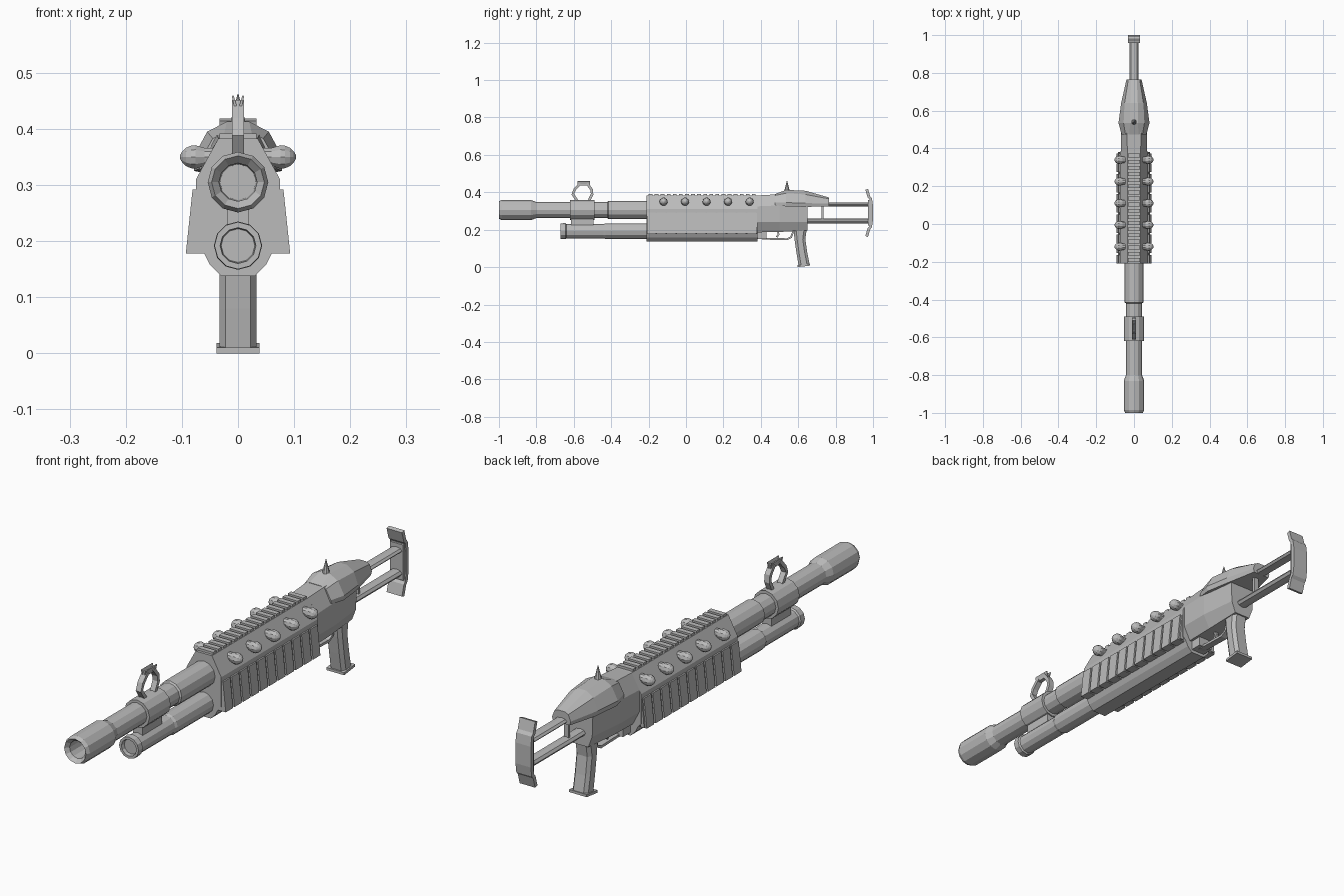
import bpy, bmesh, math
from mathutils import Matrix, Vector

cube = bpy.data.objects.get("Cube")
if cube:
    bpy.data.objects.remove(cube)

grey = bpy.data.materials.new("plain grey")
grey.use_nodes = True
COLOR = (0.5, 0.5, 0.5, 1)
grey.diffuse_color = COLOR
grey.node_tree.nodes["Principled BSDF"].inputs["Base Color"].default_value = COLOR


def finish(name, bm):
    bmesh.ops.recalc_face_normals(bm, faces=bm.faces)
    mesh = bpy.data.meshes.new(name)
    bm.to_mesh(mesh)
    bm.free()
    mesh.materials.append(grey)
    obj = bpy.data.objects.new(name, mesh)
    bpy.context.collection.objects.link(obj)
    return obj


def skin(name, rings):
    """Bridge equal-sized rings of points and cap both ends."""
    bm = bmesh.new()
    loops = [[bm.verts.new(p) for p in ring] for ring in rings]
    n = len(loops[0])
    for a, b in zip(loops, loops[1:]):
        for i in range(n):
            j = (i + 1) % n
            bm.faces.new((a[i], a[j], b[j], b[i]))
    bm.faces.new(loops[0])
    bm.faces.new(loops[-1])
    return finish(name, bm)


def lathe(name, profile, z, sides=12, axis="Y", x=0, y=0):
    """Turn (position, radius) pairs round the y, x or z axis."""
    rings = []
    for t, r in profile:
        ring = []
        for i in range(sides):
            a = math.tau * i / sides
            u, v = r * math.cos(a), r * math.sin(a)
            p = {"Y": (u, t, v), "X": (t, u, v), "Z": (u, v, t)}[axis]
            ring.append(Vector(p) + Vector((x, y, z)))
        rings.append(ring)
    return skin(name, rings)


def body(name, stations):
    """Loft mirrored half sections (x, z) along y."""
    rings = []
    for y, half in stations:
        ring = [(x, y, z) for x, z in half] + [(-x, y, z) for x, z in reversed(half)]
        rings.append(ring)
    return skin(name, rings)


def plate(name, outline, half):
    """Extrude a side outline (y, z) across x."""
    return skin(name, [[(s * half, y, z) for y, z in outline] for s in (-1, 1)])


def box(name, lo, hi):
    bm = bmesh.new()
    bmesh.ops.create_cube(bm, size=1)
    lo, hi = Vector(lo), Vector(hi)
    for v in bm.verts:
        v.co = (lo + hi) / 2 + v.co * (hi - lo)
    return finish(name, bm)


def strap(name, path, thick, half):
    """Bent strip of even thickness following a (y, z) path."""
    pts = [Vector(p) for p in path]
    left, right = [], []
    for i, p in enumerate(pts):
        d = (pts[min(i + 1, len(pts) - 1)] - pts[max(i - 1, 0)]).normalized()
        n = Vector((-d.y, d.x)) * thick / 2
        left.append(p + n)
        right.append(p - n)
    rings = [[(s * half, q.x, q.y) for s, q in ((-1, a), (1, a), (1, b), (-1, b))]
             for a, b in zip(left, right)]
    return skin(name, rings)


# Upper barrel with hollow flared muzzle
BZ, TZ = 0.305, 0.192
lathe("barrel", [(-0.8, 0.032), (-0.985, 0.034), (-1, 0.047), (-0.985, 0.054), (-0.83, 0.054),
                 (-0.8, 0.043), (-0.42, 0.043), (-0.415, 0.049), (-0.2, 0.049)], BZ)
lathe("barrel_clamp", [(-0.62, 0.042), (-0.62, 0.054), (-0.49, 0.054), (-0.49, 0.042)], BZ)
# Lower tube with recessed cap
lathe("lower_tube", [(-0.655, 0.03), (-0.67, 0.032), (-0.67, 0.042), (-0.645, 0.043), (-0.64, 0.038),
                     (-0.44, 0.038), (-0.43, 0.042), (-0.2, 0.042)], TZ)
box("tube_bridge", (-0.02, -0.615, 0.215), (0.02, -0.495, 0.27))

# Ring sight on the clamp
strap("sight_front_arm", [(-0.58, 0.352), (-0.605, 0.39), (-0.595, 0.415), (-0.565, 0.447)], 0.014, 0.011)
strap("sight_rear_arm", [(-0.52, 0.352), (-0.502, 0.39), (-0.505, 0.415), (-0.53, 0.447)], 0.014, 0.011)
strap("sight_bar", [(-0.575, 0.441), (-0.52, 0.441)], 0.01, 0.008)
for s in (-1, 1):
    skin("sight_prong", [[(s * a, y, z) for a, z in ((0.001, 0.437), (0.006, 0.437), (0.011, 0.458), (0.008, 0.46))]
                         for y in (-0.58, -0.512)])

# Fore body
half = [(0.035, 0.383), (0.075, 0.31), (0.075, 0.195), (0.06, 0.178), (0.05, 0.158), (0.03, 0.138)]
body("fore_body", [(-0.21, half), (0.383, half)])
for i in range(18):
    y = -0.2 + i * 0.0325
    box("top_slat", (-0.033, y, 0.375), (0.033, y + 0.02, 0.392))

# Ribbed side panels and round studs
for s in (-1, 1):
    core = ((0.07, 0.289), (0.076, 0.289), (0.086, 0.181), (0.07, 0.181))
    skin("side_panel", [[(s * x, y, z) for x, z in core] for y in (-0.208, 0.38)])
    tile = ((0.072, 0.292), (0.081, 0.292), (0.093, 0.178), (0.06, 0.178))
    for i in range(11):
        y = -0.208 + i * 0.0536
        skin("side_rib", [[(s * x, q, z) for x, z in tile] for q in (y, y + 0.045)])
    for i in range(5):
        lathe("stud", [(s * t, r) for t, r in ((0.045, 0.017), (0.06, 0.017), (0.076, 0.022), (0.084, 0.021),
                                               (0.093, 0.017), (0.099, 0.011), (0.103, 0.004))],
              0.35, 10, "X", y=-0.12 + i * 0.115)

# Receiver, top cover and tail
body("receiver", [
    (0.383, [(0.035, 0.383), (0.068, 0.325), (0.068, 0.24), (0.04, 0.186)]),
    (0.5, [(0.038, 0.39), (0.068, 0.33), (0.068, 0.24), (0.04, 0.188)]),
    (0.65, [(0.038, 0.38), (0.055, 0.33), (0.052, 0.24), (0.035, 0.196)])])
body("top_cover", [
    (0.475, [(0.025, 0.39), (0.045, 0.383), (0.066, 0.345), (0.066, 0.33)]),
    (0.535, [(0.02, 0.413), (0.055, 0.395), (0.082, 0.345), (0.078, 0.325)]),
    (0.64, [(0.02, 0.408), (0.05, 0.388), (0.068, 0.342), (0.064, 0.322)]),
    (0.765, [(0.015, 0.372), (0.03, 0.365), (0.04, 0.34), (0.036, 0.325)])])
lathe("rear_sight_spike", [(0.4, 0.016), (0.418, 0.012), (0.462, 0.001)], 0, 8, "Z", y=0.54)

# Trigger, guard and grip
strap("trigger_guard", [(0.38, 0.158), (0.42, 0.152), (0.54, 0.149), (0.562, 0.16), (0.575, 0.195)], 0.01, 0.014)
box("guard_front", (-0.03, 0.38, 0.15), (0.03, 0.43, 0.19))
strap("trigger", [(0.49, 0.195), (0.495, 0.175), (0.485, 0.16)], 0.01, 0.006)
grip_rings = []
for f, b, z in ((0.575, 0.645, 0.2), (0.58, 0.638, 0.15), (0.59, 0.648, 0.08), (0.602, 0.662, 0.008)):
    grip_rings.append([(-0.022, f, z), (0.022, f, z), (0.033, f + 0.014, z), (0.033, b - 0.014, z),
                       (0.022, b, z), (-0.022, b, z), (-0.033, b - 0.014, z), (-0.033, f + 0.014, z)])
skin("grip", grip_rings)
plate("grip_base", [(0.597, 0), (0.664, 0.008), (0.664, 0.018), (0.597, 0.01)], 0.038)

# Skeleton stock
for z, drop in ((0.335, 0.011), (0.246, 0.014)):
    rod = lathe("stock_rod", [(0.62, 0.024), (0.98, 0.024)], 0, 8)
    rod.data.transform(Matrix.Translation((0, 0, z)) @ Matrix.Diagonal((1, 1, drop / 0.024, 1)))
box("stock_strut", (-0.01, 0.725, 0.25), (0.01, 0.735, 0.33))
strap("butt_plate", [(0.966, 0.416), (0.978, 0.375), (0.987, 0.365), (0.992, 0.33), (0.992, 0.25),
                     (0.987, 0.215), (0.978, 0.205), (0.966, 0.164)], 0.015, 0.033)
box("butt_core", (-0.028, 0.972, 0.222), (0.028, 0.99, 0.36))
